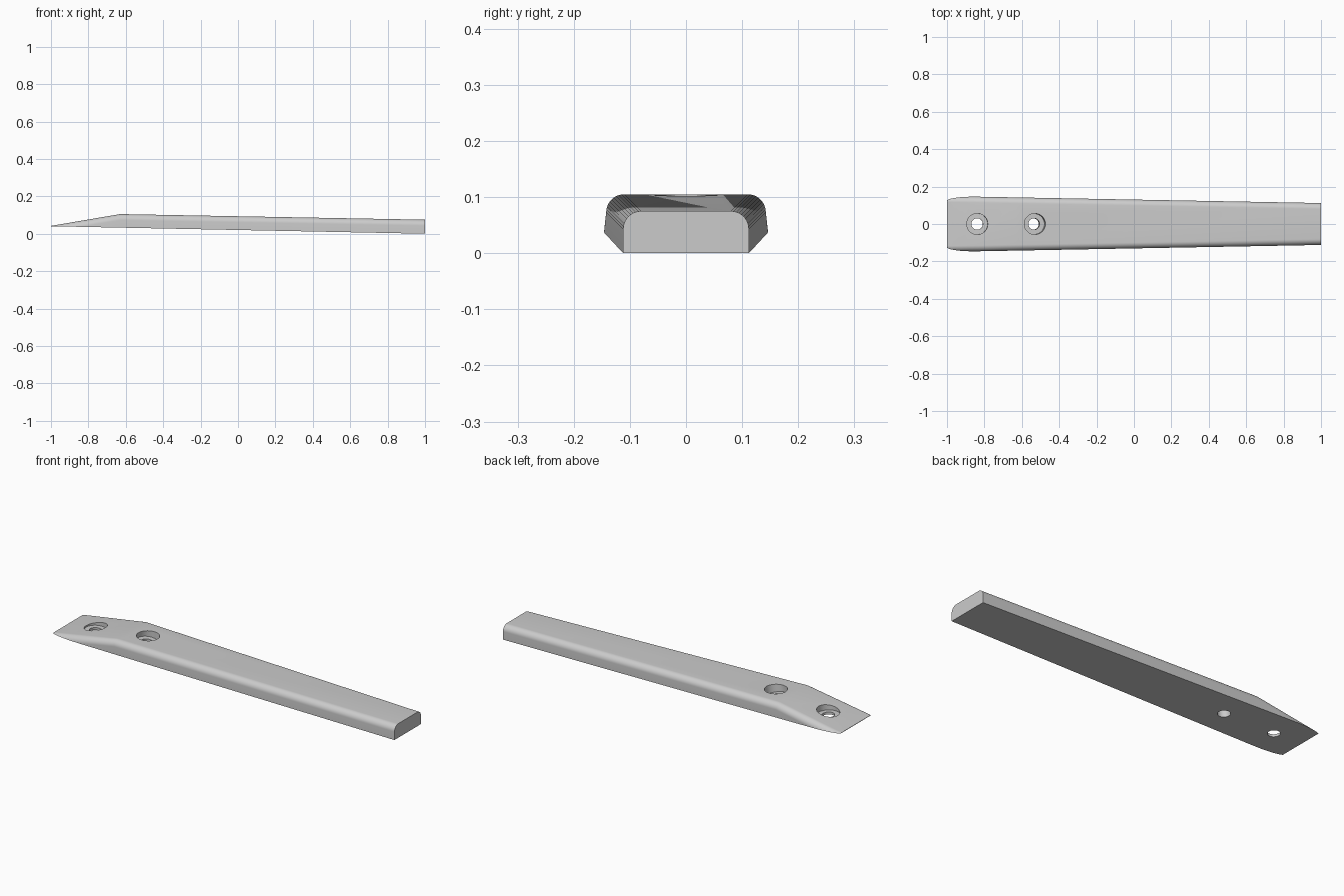
import bpy, bmesh, math
from mathutils import Matrix, Vector

cube = bpy.data.objects.get("Cube")
if cube:
    bpy.data.objects.remove(cube, do_unlink=True)

grey = bpy.data.materials.new("plain grey")
grey.use_nodes = True
COLOUR = (0.6, 0.6, 0.6, 1)
grey.diffuse_color = COLOUR
grey.node_tree.nodes["Principled BSDF"].inputs["Base Color"].default_value = COLOUR

RIDGE = -0.63      # where the ramp meets the long top
RADIUS = 0.032     # rounding of the upper edges
STEPS = 10


def bottom_z(x):
    return 0.02 * (1 - x)


def top_z(x):
    if x < RIDGE:
        return 0.042 + (x + 1) * 0.063 / (RIDGE + 1)
    return 0.105 - (x - RIDGE) * 0.03 / (1 - RIDGE)


def section(x):
    """Flat-bottomed section with rounded top edges, cut off by the underside."""
    half, low, high = 0.112 + 0.0185 * (1 - x), bottom_z(x), top_z(x)
    start = math.asin(max(0, 1 - (high - low) / RADIUS))
    side = []
    for i in range(STEPS + 1):
        a = start + (math.pi / 2 - start) * i / STEPS
        side.append((half - RADIUS * (1 - math.cos(a)), high - RADIUS * (1 - math.sin(a))))
    side.insert(0, (side[0][0], low))
    return [Vector((x, y, z)) for y, z in side] + [Vector((x, -y, z)) for y, z in reversed(side)]


def make_object(name, bm):
    bmesh.ops.recalc_face_normals(bm, faces=bm.faces)
    mesh = bpy.data.meshes.new(name)
    bm.to_mesh(mesh)
    bm.free()
    mesh.materials.append(grey)
    obj = bpy.data.objects.new(name, mesh)
    bpy.context.collection.objects.link(obj)
    return obj


# Tapered bar with a ramped end, lofted through its sections
bm = bmesh.new()
stations = [-1, -0.98, -0.96, -0.93, -0.9, -0.87, -0.83, RIDGE, 1]
rings = [[bm.verts.new(p) for p in section(x)] for x in stations]
for a, b in zip(rings, rings[1:]):
    for i in range(len(a)):
        j = (i + 1) % len(a)
        bm.faces.new((a[i], a[j], b[j], b[i]))
bm.faces.new(rings[0])
bm.faces.new(rings[-1])
bar = make_object("tapered_bar", bm)


# Screw holes: a narrow bore below a wide recess, on a slightly tilted axis
def screw_hole(name, x, tilt, floor):
    bm = bmesh.new()
    profile = [(0.0305, -0.15), (0.0305, floor), (0.056, floor), (0.056, 0.15)]
    rings = []
    for r, z in profile:
        rings.append([bm.verts.new((r * math.cos(t), r * math.sin(t), z))
                      for t in (math.tau * i / 48 for i in range(48))])
    for a, b in zip(rings, rings[1:]):
        for i in range(48):
            j = (i + 1) % 48
            bm.faces.new((a[i], a[j], b[j], b[i]))
    bm.faces.new(rings[0])
    bm.faces.new(rings[-1])
    pose = Matrix.Translation((x, 0, top_z(x))) @ Matrix.Rotation(tilt, 4, "Y")
    bmesh.ops.transform(bm, matrix=pose, verts=bm.verts)
    cutter = make_object(name, bm)
    cutter.hide_render = True
    cutter.hide_set(True)
    cut = bar.modifiers.new(name, "BOOLEAN")
    cut.operation = "DIFFERENCE"
    cut.solver = "EXACT"
    cut.object = cutter


screw_hole("ramp_hole_cutter", -0.838, math.radians(2), -0.02)
screw_hole("top_hole_cutter", -0.53, math.radians(8), -0.035)

# Bake the cuts, then smooth the rounded edges
bpy.context.view_layer.objects.active = bar
bar.select_set(True)
for name in [m.name for m in bar.modifiers]:
    bpy.ops.object.modifier_apply(modifier=name)
for obj in [o for o in bpy.data.objects if o.name.endswith("_cutter")]:
    bpy.data.objects.remove(obj, do_unlink=True)
bpy.ops.object.shade_smooth_by_angle(angle=math.radians(30))
